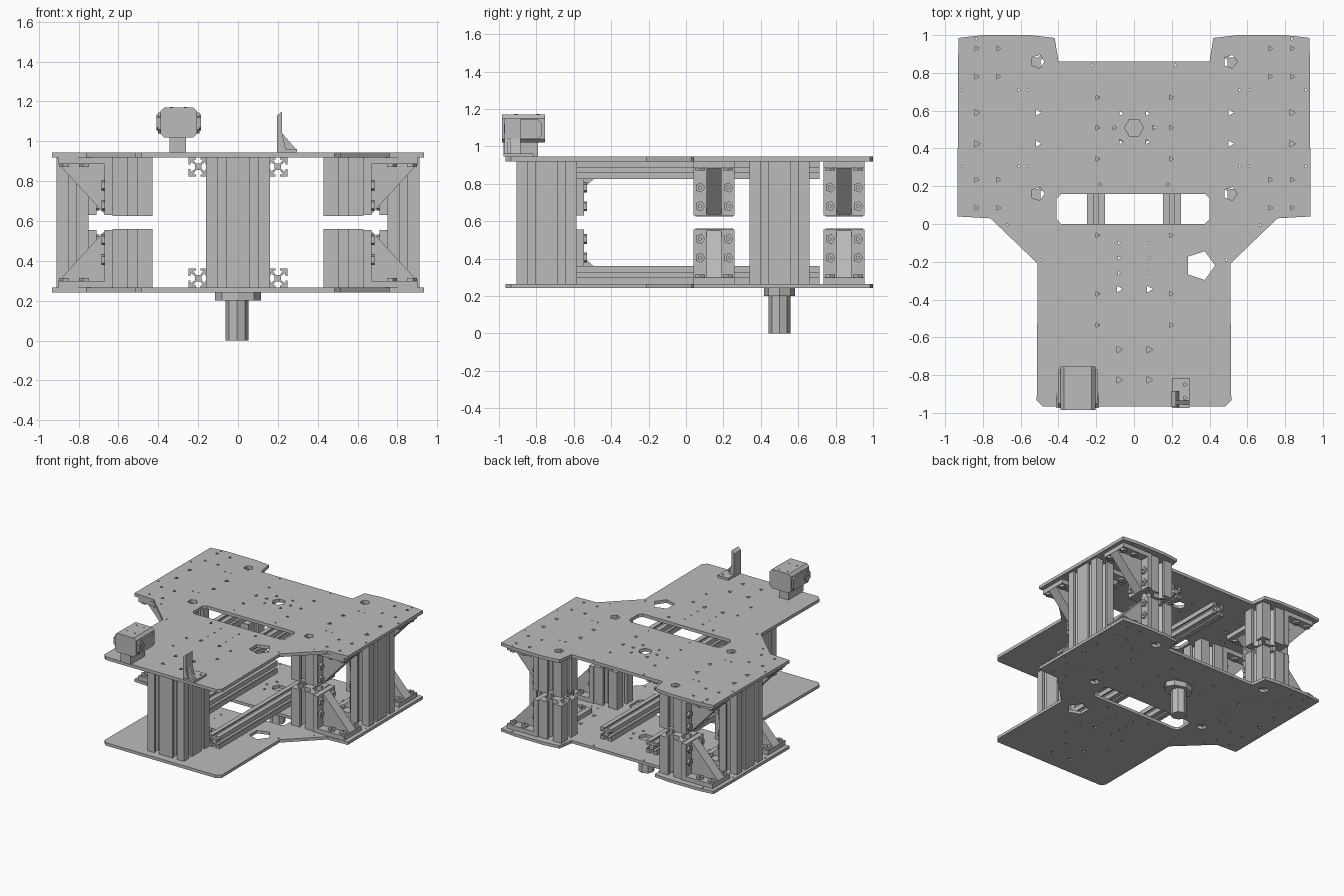
import bpy, bmesh
from math import cos, sin, pi
from mathutils import Matrix

cube = bpy.data.objects.get("Cube")
if cube:
    bpy.data.objects.remove(cube)

grey = bpy.data.materials.new("machined_grey")
grey.use_nodes = True
grey.diffuse_color = (0.5, 0.5, 0.5, 1)
grey.node_tree.nodes["Principled BSDF"].inputs["Base Color"].default_value = (0.5, 0.5, 0.5, 1)

LOW, HIGH = 0.265, 0.92          # inner faces of the two decks
ALONG = {                        # profile axes -> extrusion axis
    "z": Matrix.Identity(4),
    "y": Matrix.Rotation(pi / 2, 4, "X"),
    "x": Matrix(((0, 0, 1, 0), (1, 0, 0, 0), (0, 1, 0, 0), (0, 0, 0, 1))),
}


def prism(name, loops, start, end, axis="z", place=None):
    """Extrude closed loops (outline first, then holes) along an axis."""
    curve = bpy.data.curves.new(name, "CURVE")
    curve.dimensions, curve.fill_mode = "2D", "BOTH"
    curve.extrude = abs(end - start) / 2
    for loop in loops:
        spline = curve.splines.new("POLY")
        spline.points.add(len(loop) - 1)
        for point, (u, v) in zip(spline.points, loop):
            point.co = (u, v, 0, 1)
        spline.use_cyclic_u = True
    temp = bpy.data.objects.new(name, curve)
    bpy.context.collection.objects.link(temp)
    graph = bpy.context.evaluated_depsgraph_get()
    mesh = bpy.data.meshes.new_from_object(temp.evaluated_get(graph))
    bpy.data.objects.remove(temp)
    middle = (start + end) / 2
    shift = Matrix.Translation([middle if a == axis else 0 for a in "xyz"])
    mesh.transform((place or Matrix.Identity(4)) @ shift @ ALONG[axis])
    bm = bmesh.new()
    bm.from_mesh(mesh)
    bmesh.ops.remove_doubles(bm, verts=bm.verts, dist=1e-5)
    bmesh.ops.recalc_face_normals(bm, faces=bm.faces)
    bm.to_mesh(mesh)
    bm.free()
    mesh.materials.clear()
    mesh.materials.append(grey)
    for face in mesh.polygons:
        face.use_smooth = False
        face.material_index = 0
    obj = bpy.data.objects.new(name, mesh)
    bpy.context.collection.objects.link(obj)
    return obj


def rect(u0, u1, v0, v1):
    return [(u0, v0), (u1, v0), (u1, v1), (u0, v1)]


def chamfered(u0, u1, v0, v1, c):
    return [(u0 + c, v0), (u1 - c, v0), (u1, v0 + c), (u1, v1 - c),
            (u1 - c, v1), (u0 + c, v1), (u0, v1 - c), (u0, v0 + c)]


def ring(x, y, r, sides, ratio=1):
    return [(x + r * cos(2 * pi * i / sides), y + r * ratio * sin(2 * pi * i / sides))
            for i in range(sides)]


def slotted(x, y, pitch, nx, ny):
    """Outline of a slotted extrusion made of nx by ny square cells."""
    slot = [(-.12, 0), (-.12, .1), (-.28, .1), (-.12, .32),
            (.12, .32), (.28, .1), (.12, .1), (.12, 0)]
    pts = []
    for side in range(4):
        cells, depth = ((nx, ny), (ny, nx))[side % 2]
        c, s = ((1, 0), (0, 1), (-1, 0), (0, -1))[side]
        path = [(-cells / 2, -depth / 2)]
        for k in range(cells):
            path += [(k + .5 - cells / 2 + u, d - depth / 2) for u, d in slot]
        pts += [(x + pitch * (u * c - v * s), y + pitch * (u * s + v * c)) for u, v in path]
    return pts


# Decks: mirrored outline, long slot and drilled holes
half = [(.4, .86), (.42, .985), (.55, 1), (.8, 1), (.93, .985), (.935, .04),
        (.76, .03), (.51, -.21), (.515, -.935), (.485, -.965)]
deck = [half + [(-x, y) for x, y in reversed(half)],
        chamfered(-.41, .4, 0, .16, .025), ring(.35, -.22, .08, 5), ring(0, .51, .05, 6)]
drilled = {
    .02: [(.835, .59), (.835, .425), (.51, .59), (.51, .425),
          (.08, -.345), (.08, -.665), (.08, -.825)],
    .015: [(x, y) for x in (.72, .835) for y in (.085, .235, .78, .93)]
          + [(.195, y) for y in (.67, .51, .345, -.06, -.37, -.535)]
          + [(.07, .585), (.07, .435), (.105, .51)],
    .009: [(x, y) for x in (.56, .61, .91) for y in (.305, .71)]
          + [(.08, y) for y in (-.1, -.18, -.26)]
          + [(.835, .98), (.22, .84), (.18, .21), (.67, -.005), (.49, -.19)],
}
for side in (-1, 1):
    deck += [ring(side * .51, y, .037, 5) for y in (.16, .86)]
    for radius, spots in drilled.items():
        deck += [ring(side * x, y, radius, 3) for x, y in spots]
prism("top_deck", deck, HIGH, .945)
prism("bottom_deck", deck, .242, LOW)

# Upright slotted columns
prism("front_column", [slotted(0, -.745, .16, 2, 2)], LOW, HIGH)
for side, label in ((1, "left"), (-1, "right")):
    prism(label + "_column", [slotted(side * .83, .5, .16, 1, 2)], LOW, HIGH)

    # Long rails under and over the decks
    for z, level in ((LOW + .048, "lower"), (HIGH - .048, "upper")):
        prism(f"{level}_{label}_rail", [slotted(side * .2, z, .095, 1, 1)], -.585, .715, "y")


def bracket(name, place, reach, height, gusset):
    """Angle bracket: local x points outwards, z away from the deck."""
    prism(name + "_leg", [rect(0, .04, 0, .29)], -.11, .11, "y", place)
    prism(name + "_foot", [rect(.04, reach, 0, .035)], -.11, .11, "y", place)
    prism(name + "_gusset", [[(.04, .035), (gusset, .035), (.04, height)]], -.04, .04, "y", place)
    for y in (-.075, .075):
        for d in (.14, .24):
            prism(name + "_leg_bolt", [ring(y, d, .028, 5), ring(y, d, .013, 3)],
                  .04, .055, "x", place)
            if d < reach:
                prism(name + "_foot_bolt", [ring(d, y, .028, 5), ring(d, y, .013, 3)],
                      .035, .05, "z", place)


for z, flip, level in ((LOW, 1, "lower"), (HIGH, -1, "upper")):
    up = Matrix.Diagonal((1, 1, flip, 1))
    # Bracket behind the front column
    bracket(level + "_front_column_bracket",
            Matrix.Translation((0, -.585, z)) @ Matrix.Rotation(pi / 2, 4, "Z") @ up,
            .2, .14, .16)
    for side, label in ((1, "left"), (-1, "right")):
        # Brackets on the inner face of the side columns
        bracket(f"{level}_{label}_column_bracket",
                Matrix.Translation((side * .75, .5, z)) @ Matrix.Diagonal((-side, 1, flip, 1)),
                .2, .14, .16)
        # Wheel mounts: slotted block with an outward bracket
        for y, end in ((.15, "front"), (.845, "back")):
            name = f"{level}_{end}_{label}_mount"
            place = Matrix.Translation((side * .63, y, z)) @ Matrix.Diagonal((side, 1, flip, 1))
            prism(name + "_block", [slotted(-.1, 0, .2, 1, 1)], 0, .295, "z", place)
            bracket(name, place, .27, .285, .27)

# Motor hanging under the bottom deck
prism("motor_flange", [ring(0, .5, .115, 8, .72)], .2, .242)
prism("motor_body", [ring(-.005, .5, .058, 8)], 0, .2)

# Sensor head on its stem
prism("sensor_stem", [rect(-.345, -.26, -.975, -.79)], .945, 1.03)
prism("sensor_body", [chamfered(-.39, -.205, 1.02, 1.17, .02)], -.985, -.755, "y")
prism("sensor_side_plates", [chamfered(-.97, -.77, 1.04, 1.145, .02)], -.402, -.193, "x")
prism("sensor_hub", [ring(-.94, 1.095, .042, 5), ring(-.94, 1.095, .02, 5)], -.41, -.186, "x")
for x in (-.335, -.265):
    for y in (-.91, -.79):
        prism("sensor_screw", [ring(x, y, .009, 5)], 1.165, 1.173)

# Small angle tab on the front edge
prism("tab_foot", [rect(.2, .295, -.975, -.815), ring(.27, -.92, .012, 3),
                   ring(.27, -.85, .012, 3)], .945, .962)
prism("tab_upright", [[(.197, .945), (.24, .96), (.222, 1.04), (.222, 1.15), (.197, 1.13)]],
      -.97, -.885, "y")
prism("tab_gusset", [[(.222, .962), (.29, .962), (.222, 1.04)]], -.955, -.935, "y")
